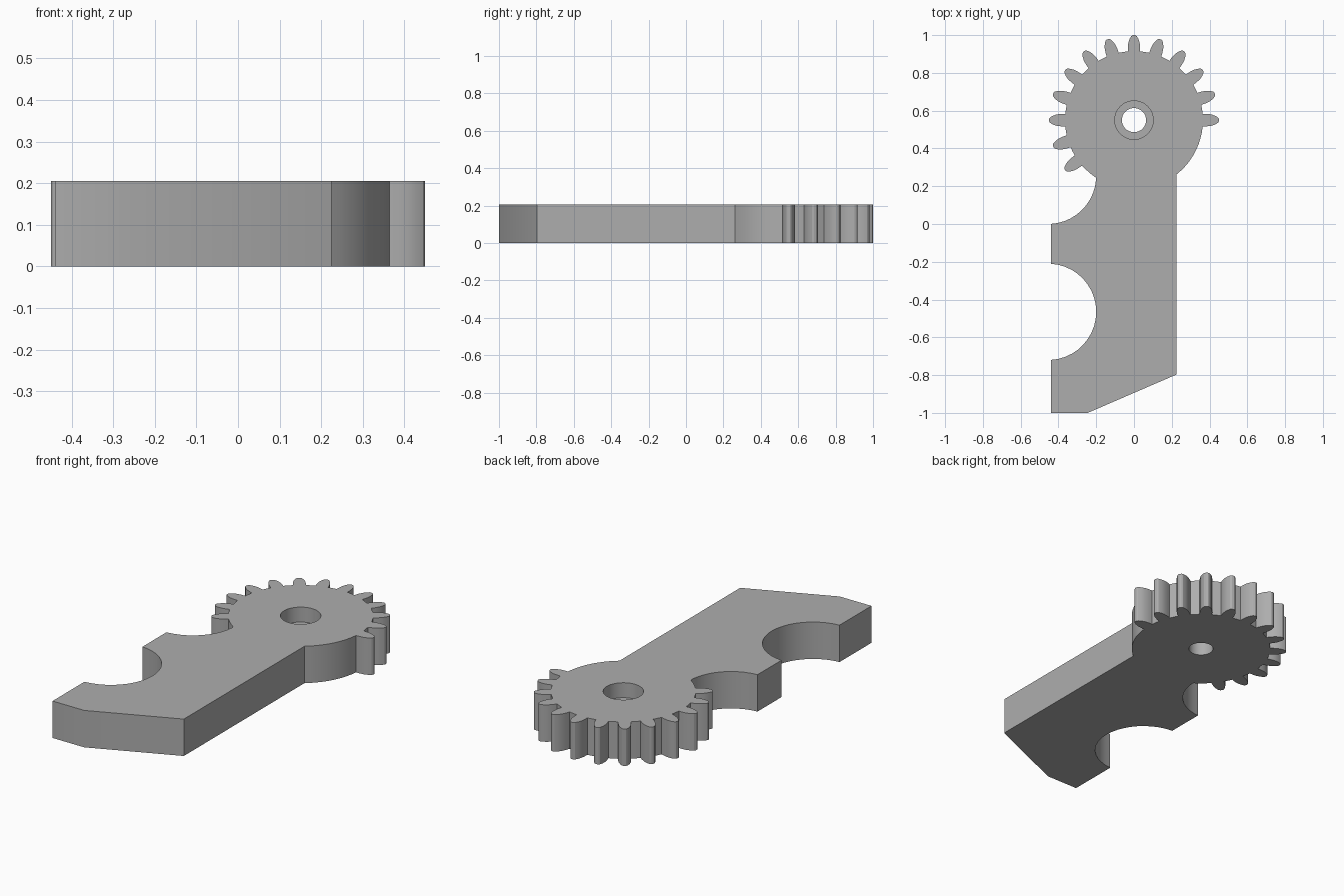
import bpy, bmesh
from math import sin, cos, radians

if "Cube" in bpy.data.objects:
    bpy.data.objects.remove(bpy.data.objects["Cube"])

HEIGHT = 0.205
GEAR_Y = 0.55
ROOT = 0.365
# Half tooth flank: (radius along tooth axis, half width)
FLANK = [(0.364, 0.033), (0.385, 0.033), (0.41, 0.030),
         (0.43, 0.023), (0.445, 0.014), (0.45, 0.006)]

grey = bpy.data.materials.new("plain grey")
grey.diffuse_color = (0.42, 0.42, 0.42, 1)
grey.use_nodes = True
grey.node_tree.nodes["Principled BSDF"].inputs["Base Color"].default_value = grey.diffuse_color


def arc(cx, cy, r, start, end, n):
    """Points along an arc, angles in degrees."""
    angles = [radians(start + (end - start) * i / n) for i in range(n + 1)]
    return [(cx + r * cos(a), cy + r * sin(a)) for a in angles]


def tooth(angle):
    """One gear tooth, right flank outwards then left flank back."""
    c, s = cos(radians(angle)), sin(radians(angle))
    pts = [(r, -w) for r, w in FLANK] + [(r, w) for r, w in reversed(FLANK)]
    return [(r * c - w * s, GEAR_Y + r * s + w * c) for r, w in pts]


def finish(obj):
    obj.data.materials.append(grey)
    bpy.ops.object.select_all(action='DESELECT')
    obj.select_set(True)
    bpy.context.view_layer.objects.active = obj
    bpy.ops.object.shade_smooth_by_angle(angle=radians(25))


# Toothed part of the gear: thirteen teeth, 18 degrees apart
outline = []
for i in range(13):
    outline += tooth(18 * i)
    if i < 12:
        outline += arc(0, GEAR_Y, ROOT, 18 * i + 9, 18 * i + 9, 1)[:1]
# Plain gear rim down to the arm, then the two round notches
outline += arc(0, GEAR_Y, ROOT, 222.5, 236.3, 4)
outline += arc(-0.455, 0.255, 0.255, -4, -86.6, 10)
outline += arc(-0.455, -0.465, 0.255, 86.6, -86.6, 20)
# Foot of the arm with slanted end, then the plain rim on the right
outline += [(-0.44, -1), (-0.245, -1), (0.225, -0.797)]
outline += arc(0, GEAR_Y, ROOT, -52, -6.5, 10)

# Extrude the outline into the lever
bm = bmesh.new()
face = bm.faces.new([bm.verts.new((x, y, 0)) for x, y in outline])
top = bmesh.ops.extrude_face_region(bm, geom=[face])
bmesh.ops.translate(bm, vec=(0, 0, HEIGHT),
                    verts=[v for v in top["geom"] if isinstance(v, bmesh.types.BMVert)])
bmesh.ops.recalc_face_normals(bm, faces=bm.faces)
mesh = bpy.data.meshes.new("gear_lever")
bm.to_mesh(mesh)
bm.free()
lever = bpy.data.objects.new("gear_lever", mesh)
bpy.context.collection.objects.link(lever)

# Through hole and the wider counterbore in the top
for name, radius, low in (("shaft_hole", 0.064, -0.1), ("counterbore", 0.102, 0.122)):
    high = HEIGHT + 0.1
    bpy.ops.mesh.primitive_cylinder_add(vertices=48, radius=radius, depth=high - low,
                                        location=(0, GEAR_Y, (high + low) / 2))
    cutter = bpy.context.object
    cutter.name = name + "_cutter"
    cutter.hide_render = True
    cut = lever.modifiers.new(name, 'BOOLEAN')
    cut.operation = 'DIFFERENCE'
    cut.solver = 'EXACT'
    cut.object = cutter
    bpy.context.view_layer.objects.active = lever
    bpy.ops.object.modifier_apply(modifier=cut.name)
    bpy.data.objects.remove(cutter)

finish(lever)
